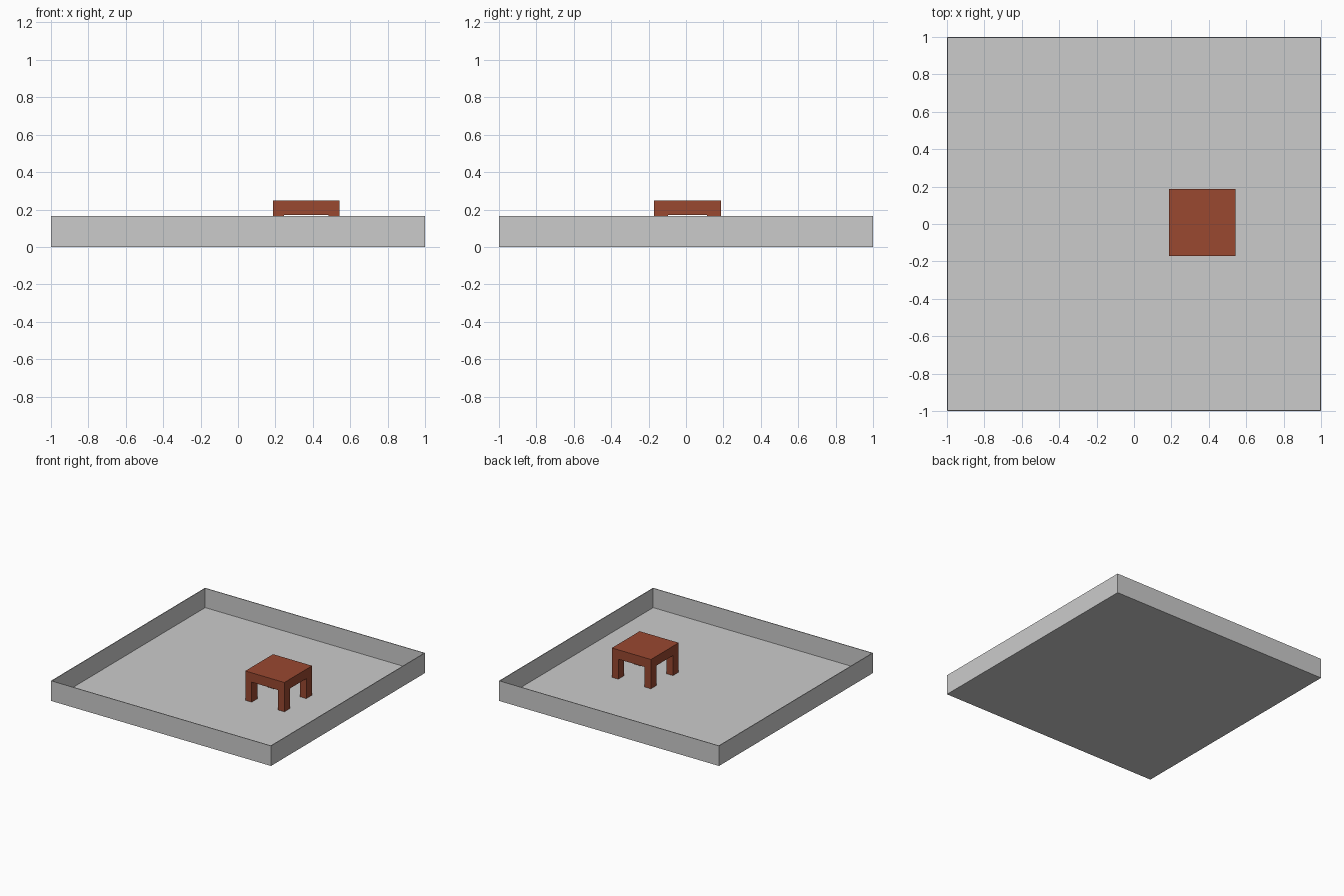
import bpy

if "Cube" in bpy.data.objects:
    bpy.data.objects.remove(bpy.data.objects["Cube"])

T = 0.006          # thickness of the tray sheet
H = 0.165          # wall height

brown = bpy.data.materials.new("brown_wood")
brown.diffuse_color = (0.32, 0.065, 0.03, 1)
brown.use_nodes = True
brown.node_tree.nodes["Principled BSDF"].inputs["Base Color"].default_value = brown.diffuse_color


def box(name, lo, hi, mat=None):
    """Axis-aligned box between two corners."""
    bpy.ops.mesh.primitive_cube_add(
        size=1, location=[(a + b) / 2 for a, b in zip(lo, hi)])
    ob = bpy.context.object
    ob.name = name
    ob.scale = [b - a for a, b in zip(lo, hi)]
    bpy.ops.object.transform_apply(location=False, rotation=False, scale=True)
    if mat:
        ob.data.materials.append(mat)
    return ob


# Floor and four thin walls
box("floor", (-1, -1, 0), (1, 1, T))
box("front_wall", (-1, -1, T), (1, -1 + T, H))
box("back_wall", (-1, 1 - T, T), (1, 1, H))
box("left_wall", (-1, -1 + T, T), (-1 + T, 1 - T, H))
box("right_wall", (1 - T, -1 + T, T), (1, 1 - T, H))

# Table: thick top on four square-cut legs
X0, X1, Y0, Y1 = 0.187, 0.542, -0.172, 0.188
TOP, UNDER = 0.247, 0.17
LX, LY = 0.058, 0.075
box("table_top", (X0, Y0, UNDER), (X1, Y1, TOP), brown)
for side, x in (("left", X0), ("right", X1 - LX)):
    for end, y in (("front", Y0), ("back", Y1 - LY)):
        box(f"{end}_{side}_leg", (x, y, T), (x + LX, y + LY, UNDER), brown)
